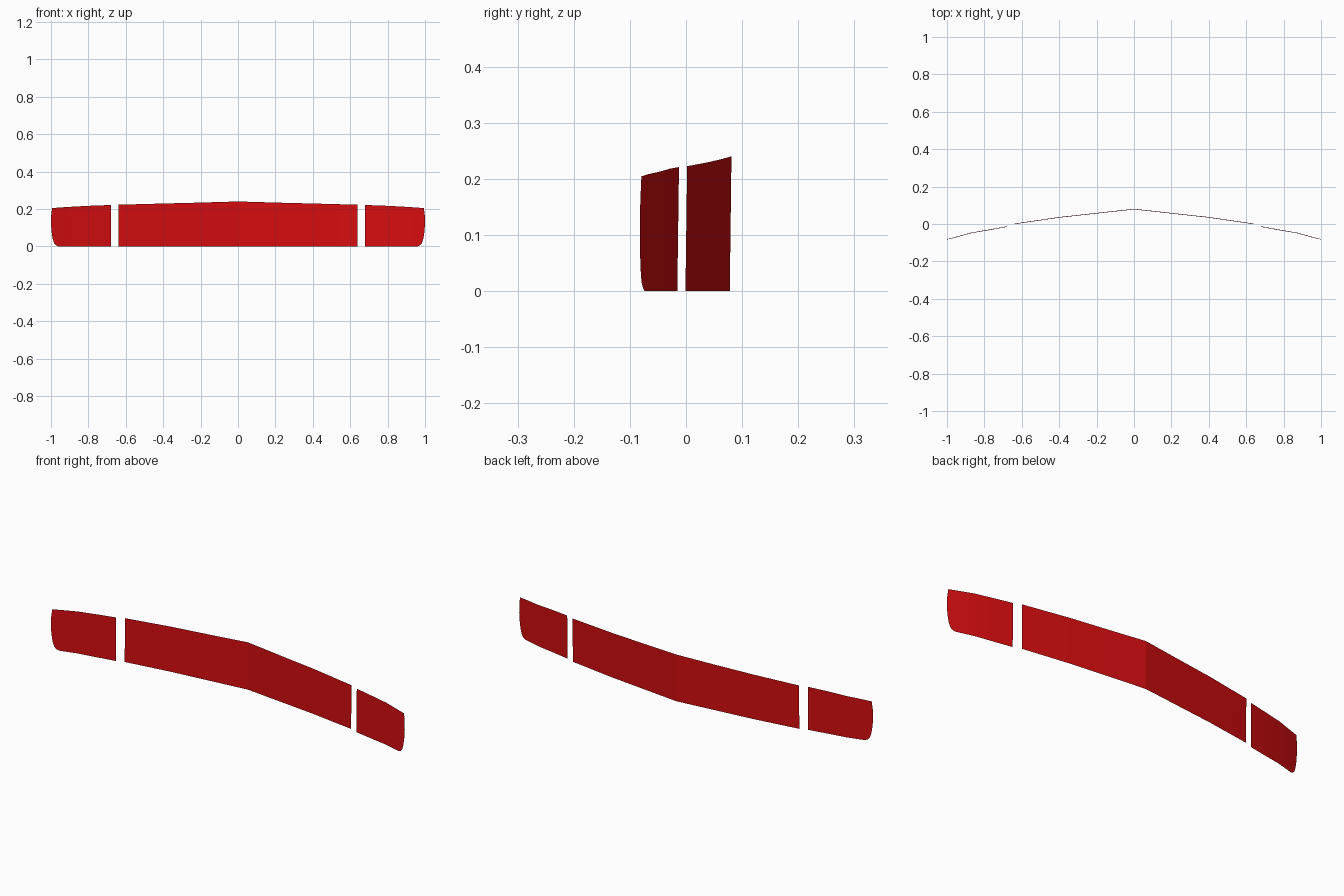
import bpy, bmesh

old = bpy.data.objects.get("Cube")
if old:
    bpy.data.objects.remove(old, do_unlink=True)

red = bpy.data.materials.new("red")
red.use_nodes = True
colour = (0.66, 0.004, 0.005, 1)
red.diffuse_color = colour
red.node_tree.nodes["Principled BSDF"].inputs["Base Color"].default_value = colour

# Half of the swept strip: x, depth y, top edge z
PATH = [(0, 0.081, 0.24), (0.2, 0.059, 0.234), (0.4, 0.037, 0.229),
        (0.64, 0.002, 0.2225), (0.68, -0.0125, 0.221), (0.77, -0.029, 0.218),
        (0.87, -0.046, 0.213), (0.95, -0.068, 0.208), (1.0, -0.081, 0.204)]
# Rounded outer end: height fraction, end x
END = [(0, 0.96), (0.025, 0.972), (0.08, 0.983), (0.2, 0.991),
       (0.38, 0.997), (0.6, 1.0), (0.8, 0.999), (1, 0.994)]


def sample(x):
    for a, b in zip(PATH, PATH[1:]):
        if x <= b[0]:
            t = (x - a[0]) / (b[0] - a[0])
            return [p + (q - p) * t for p, q in zip(a[1:], b[1:])]
    return PATH[-1][1:]


def point(x, frac, side):
    y, top = sample(x)
    return (side * x, y - 0.003 * (1 - frac), top * frac)


def sheet(name, rows):
    """Skin a grid of points as an open sheet facing the front."""
    bm = bmesh.new()
    grid = [[bm.verts.new(p) for p in row] for row in rows]
    for low, high in zip(grid, grid[1:]):
        for i in range(len(low) - 1):
            bm.faces.new((low[i], low[i + 1], high[i + 1], high[i]))
    bm.normal_update()
    for f in bm.faces:
        if f.normal.y > 0:
            f.normal_flip()
    mesh = bpy.data.meshes.new(name)
    bm.to_mesh(mesh)
    bm.free()
    mesh.materials.append(red)
    obj = bpy.data.objects.new(name, mesh)
    bpy.context.collection.objects.link(obj)
    bpy.ops.object.select_all(action='DESELECT')
    obj.select_set(True)
    bpy.context.view_layer.objects.active = obj
    bpy.ops.object.shade_smooth_by_angle(angle=0.17)


# Centre panel, bent at the middle
inner = [p[0] for p in PATH[:4]]
spans = [(-1, x) for x in reversed(inner[1:])] + [(1, x) for x in inner]
sheet("centre_panel", [[point(x, f, s) for s, x in spans] for f in (0, 0.5, 1)])

# Outer panels with rounded lower corners
for name, side in (("left_end_panel", 1), ("right_end_panel", -1)):
    columns = [p[0] for p in PATH[4:-1]]
    sheet(name, [[point(x, f, side) for x in columns + [end]] for f, end in END])
